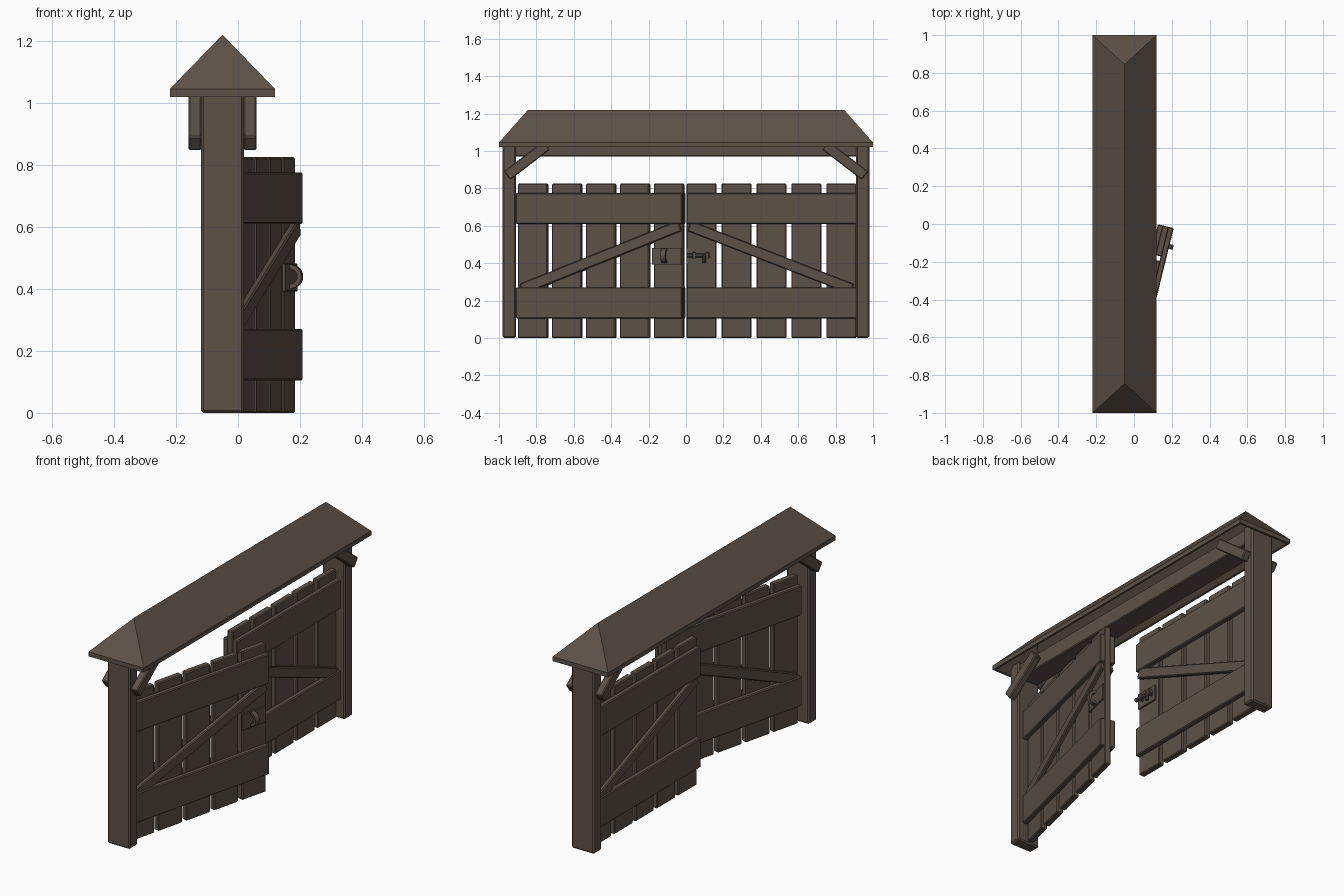
import bpy, bmesh, math
from mathutils import Matrix, Vector

if "Cube" in bpy.data.objects:
    bpy.data.objects.remove(bpy.data.objects["Cube"])

wood = bpy.data.materials.new("dark_brown_wood")
wood.diffuse_color = (0.108, 0.083, 0.063, 1)
wood.use_nodes = True
wood.node_tree.nodes["Principled BSDF"].inputs["Base Color"].default_value = wood.diffuse_color
wood.roughness = 0.9


def finish(name, bm, bevel=0.0):
    bmesh.ops.recalc_face_normals(bm, faces=bm.faces[:])
    me = bpy.data.meshes.new(name)
    bm.to_mesh(me)
    bm.free()
    me.materials.append(wood)
    ob = bpy.data.objects.new(name, me)
    bpy.context.collection.objects.link(ob)
    if bevel:
        mod = ob.modifiers.new("worn_edges", 'BEVEL')
        mod.width = bevel
        mod.segments = 1
    return ob


def box(name, lo, hi, mat=Matrix(), bevel=0.005):
    """Box between two corners, then moved by a matrix."""
    lo, hi = Vector(lo), Vector(hi)
    bm = bmesh.new()
    bmesh.ops.create_cube(bm, size=1)
    for v in bm.verts:
        c = Vector([(lo[i] + hi[i]) / 2 + v.co[i] * (hi[i] - lo[i]) for i in range(3)])
        v.co = mat @ c
    return finish(name, bm, bevel)


def beam(name, a, b, x0, x1, width, mat=Matrix()):
    """Slanted timber running from a to b, both (y, z), between x0 and x1."""
    dy, dz = b[0] - a[0], b[1] - a[1]
    turn = Matrix.Translation((0, a[0], a[1])) @ Matrix.Rotation(math.atan2(dz, dy), 4, 'X')
    return box(name, (x0, 0, -width / 2), (x1, math.hypot(dy, dz), width / 2), mat @ turn)


def half_ring(name, radius, tube, width, mat):
    """Half loop standing out from the plate, flattened along y."""
    bm = bmesh.new()
    rings = []
    for i in range(13):
        a = math.pi * (i / 12 - 0.5)
        ring = []
        for dr, dy in ((-tube, -width), (tube, -width), (tube, width), (-tube, width)):
            r = radius + dr
            ring.append(bm.verts.new(mat @ Vector((r * math.cos(a), dy, r * math.sin(a)))))
        rings.append(ring)
    for p, q in zip(rings, rings[1:]):
        for k in range(4):
            bm.faces.new((p[k], p[(k + 1) % 4], q[(k + 1) % 4], q[k]))
    bm.faces.new(rings[0])
    bm.faces.new(rings[-1])
    return finish(name, bm)


def rod(name, a, b, r, mat):
    a, b = Vector(a), Vector(b)
    bm = bmesh.new()
    bmesh.ops.create_cone(bm, cap_ends=True, segments=10, radius1=r, radius2=r, depth=(b - a).length)
    q = (b - a).to_track_quat('Z', 'Y').to_matrix().to_4x4()
    bmesh.ops.transform(bm, matrix=mat @ Matrix.Translation((a + b) / 2) @ q, verts=bm.verts[:])
    return finish(name, bm)


# hollow hipped roof: outer shell and matching underside joined by the eave rim
CX = -0.05


def roof_ring(bm, inset, eave, ridge, ridge_y):
    w, l = 0.17 - inset, 1.0 - inset
    pts = [(-w, -l, eave), (w, -l, eave), (w, l, eave), (-w, l, eave)]
    e = [bm.verts.new((CX + x, y, z)) for x, y, z in pts]
    r = [bm.verts.new((CX, s * ridge_y, ridge)) for s in (-1, 1)]
    bm.faces.new((e[0], e[1], r[0]))
    bm.faces.new((e[2], e[3], r[1]))
    bm.faces.new((e[1], e[2], r[1], r[0]))
    bm.faces.new((e[3], e[0], r[0], r[1]))
    return e


bm = bmesh.new()
outer = roof_ring(bm, 0, 1.045, 1.22, 0.845)
inner = roof_ring(bm, 0.012, 1.02, 1.18, 0.845)
rim = [bm.verts.new((v.co.x, v.co.y, 1.02)) for v in outer]
for i in range(4):
    j = (i + 1) % 4
    bm.faces.new((outer[i], outer[j], rim[j], rim[i]))
    bm.faces.new((rim[i], rim[j], inner[j], inner[i]))
finish("roof", bm)

# cross beam, posts and paired corner braces
box("top_beam", (-0.11, -0.92, 0.97), (0.01, 0.92, 1.06))
for side, s in (("near", 1), ("far", -1)):
    flip = Matrix.Scale(s, 4, (0, 1, 0))
    box(side + "_post", (-0.12, -0.98, 0), (0.02, -0.91, 1.07), flip, 0.008)
    for face, x0 in (("inner", -0.16), ("outer", 0.018)):
        beam(f"{side}_{face}_corner_brace", (-0.957, 0.868), (-0.745, 1.03), x0, x0 + 0.042, 0.057, flip)


# doors, built in local space: y runs from hinge to free edge, x is thickness
def door(side, mat):
    for i in range(5):
        y = 0.005 + 0.187 * i
        box(f"{side}_plank_{i + 1}", (-0.018, y, 0), (0.018, y + 0.162, 0.825), mat)
    for face, d in (("front", 1), ("back", -1)):
        m = mat @ Matrix.Scale(d, 4, (1, 0, 0))
        for level, z in (("lower", 0.105), ("upper", 0.61)):
            box(f"{side}_{face}_{level}_rail", (0.012, 0, z), (0.043, 0.915, z + 0.166), m)
        beam(f"{side}_{face}_diagonal", (0.03, 0.262), (0.90, 0.60), 0.012, 0.038, 0.058, m)


left = Matrix.Translation((CX, -0.90, 0)) @ Matrix.Rotation(math.radians(-13.8), 4, 'Z')
right = Matrix.Translation((CX, 0.917, 0)) @ Matrix.Scale(-1, 4, (0, 1, 0))
door("open_door", left)
door("closed_door", right)

# catch on the open door: plate with a loop
box("catch_plate", (0.014, 0.745, 0.392), (0.026, 0.908, 0.482), left, 0.002)
half_ring("catch_loop", 0.032, 0.007, 0.013, left @ Matrix.Translation((0.026, 0.815, 0.44)))

# bolt on the closed door: plate, sliding rod, two keepers and a handle
box("bolt_plate", (0.014, 0.777, 0.392), (0.026, 0.915, 0.482), right, 0.002)
rod("bolt_rod", (0.038, 0.79, 0.442), (0.038, 0.915, 0.442), 0.011, right)
rod("bolt_handle", (0.045, 0.82, 0.448), (0.045, 0.82, 0.402), 0.009, right)
for i, y in enumerate((0.795, 0.865)):
    box(f"bolt_keeper_{i + 1}", (0.024, y, 0.424), (0.052, y + 0.016, 0.46), right, 0.002)
